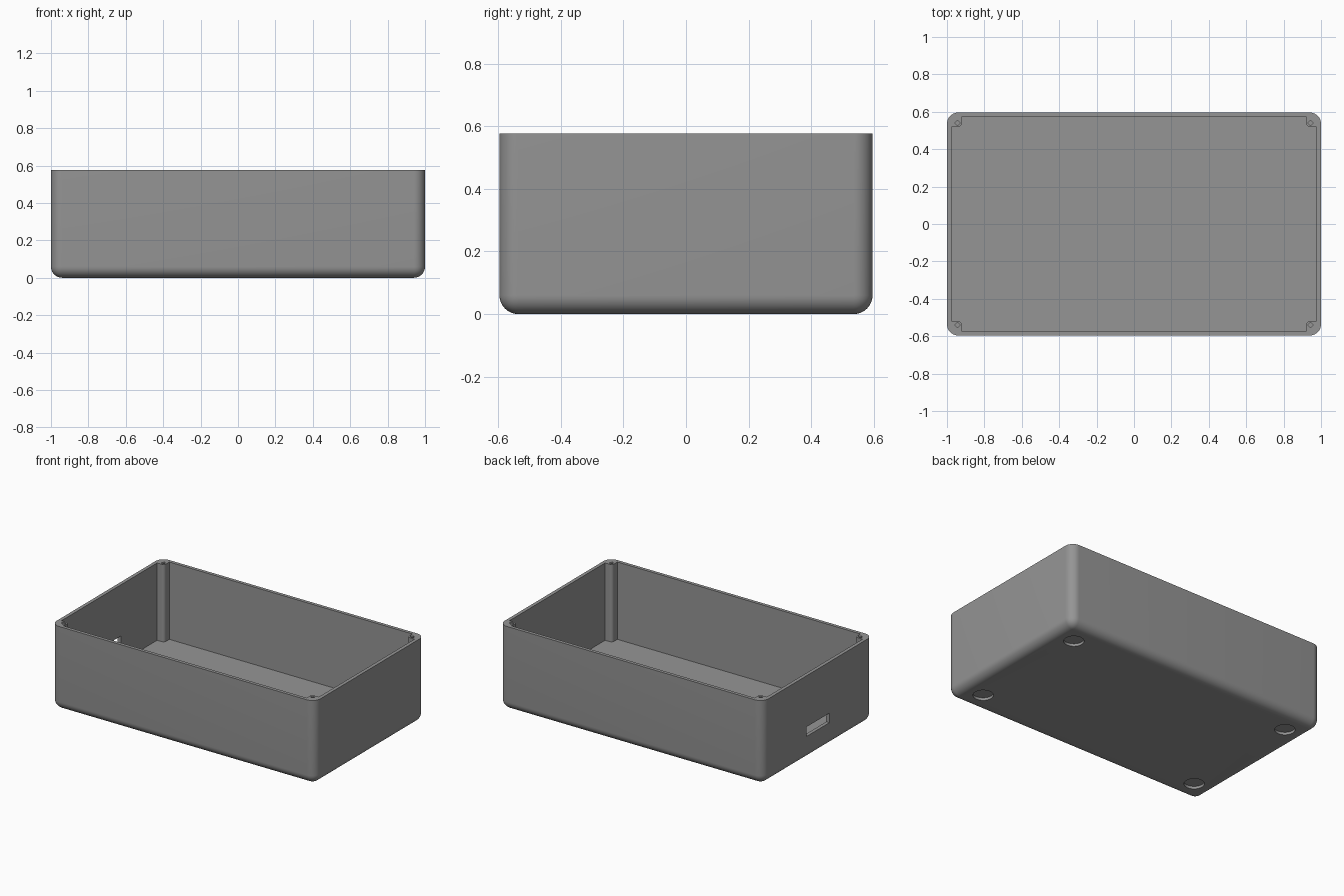
import bpy, bmesh, math

if "Cube" in bpy.data.objects:
    bpy.data.objects.remove(bpy.data.objects["Cube"])

HX, HY, H = 1.0, 0.596, 0.576      # outer half sizes and height
R = 0.06                           # outer rounding
IX, IY, FLOOR = 0.976, 0.573, 0.046  # cavity half sizes and floor height
PX, PY, PR = 0.922, 0.518, 0.02    # corner post limits and edge rounding

grey = bpy.data.materials.new("grey plastic")
grey.diffuse_color = (0.3, 0.3, 0.3, 1)
grey.use_nodes = True
grey.node_tree.nodes["Principled BSDF"].inputs["Base Color"].default_value = grey.diffuse_color


def make_object(name, bm):
    bmesh.ops.recalc_face_normals(bm, faces=bm.faces)
    mesh = bpy.data.meshes.new(name)
    bm.to_mesh(mesh)
    bm.free()
    ob = bpy.data.objects.new(name, mesh)
    bpy.context.collection.objects.link(ob)
    mesh.materials.append(grey)
    return ob


def prism(name, points, z0, z1):
    """Extrude a flat outline upwards."""
    bm = bmesh.new()
    face = bm.faces.new([bm.verts.new((x, y, z0)) for x, y in points])
    top = bmesh.ops.extrude_face_region(bm, geom=[face])["geom"]
    bmesh.ops.translate(bm, vec=(0, 0, z1 - z0),
                        verts=[v for v in top if isinstance(v, bmesh.types.BMVert)])
    return make_object(name, bm)


def circle(cx, cy, r, n):
    return [(cx + r * math.cos(2 * math.pi * i / n),
             cy + r * math.sin(2 * math.pi * i / n)) for i in range(n)]


def cut(target, cutter):
    mod = target.modifiers.new("cut", "BOOLEAN")
    mod.operation = "DIFFERENCE"
    mod.solver = "EXACT"
    mod.object = cutter
    bpy.context.view_layer.objects.active = target
    bpy.ops.object.modifier_apply(modifier=mod.name)
    bpy.data.objects.remove(cutter)


# Outer body: rounded on every edge except the open rim
bm = bmesh.new()
bmesh.ops.create_cube(bm, size=1)
for v in bm.verts:
    v.co = (v.co.x * 2 * HX, v.co.y * 2 * HY, (v.co.z + 0.5) * H)
edges = [e for e in bm.edges if min(v.co.z for v in e.verts) < 0.01]
bmesh.ops.bevel(bm, geom=edges, offset=R, segments=10, profile=0.5,
                affect="EDGES", clamp_overlap=True)
box = make_object("enclosure_base", bm)

# Cavity outline, leaving a solid screw post in each corner
quarter = [(IX, PY)]
for i in range(7):
    a = math.radians(270 - 90 * i / 6)
    quarter.append((PX + PR + PR * math.cos(a), PY + PR + PR * math.sin(a)))
quarter.append((PX, IY))
outline = []
for sx, sy in ((1, 1), (-1, 1), (-1, -1), (1, -1)):
    pts = [(sx * x, sy * y) for x, y in quarter]
    outline += pts if sx * sy > 0 else pts[::-1]
cut(box, prism("cavity_cutter", outline, FLOOR, H + 0.1))

# Screw holes in the posts and round foot recesses underneath
for sx in (1, -1):
    for sy in (1, -1):
        cut(box, prism("screw_cutter", circle(sx * 0.944, sy * 0.54, 0.015, 4),
                       H - 0.2, H + 0.1))
        cut(box, prism("foot_cutter", circle(sx * 0.847, sy * 0.434, 0.063, 40),
                       -0.1, 0.018))

# Cable slot through the left wall
slot = [(-1.1, -0.125), (-0.95, -0.125), (-0.95, 0.125), (-1.1, 0.125)]
cut(box, prism("slot_cutter", slot, 0.16, 0.225))

# Smooth the roundings, keep real edges crisp
bpy.ops.object.select_all(action="DESELECT")
box.select_set(True)
bpy.context.view_layer.objects.active = box
bpy.ops.object.shade_smooth_by_angle(angle=math.radians(30))
